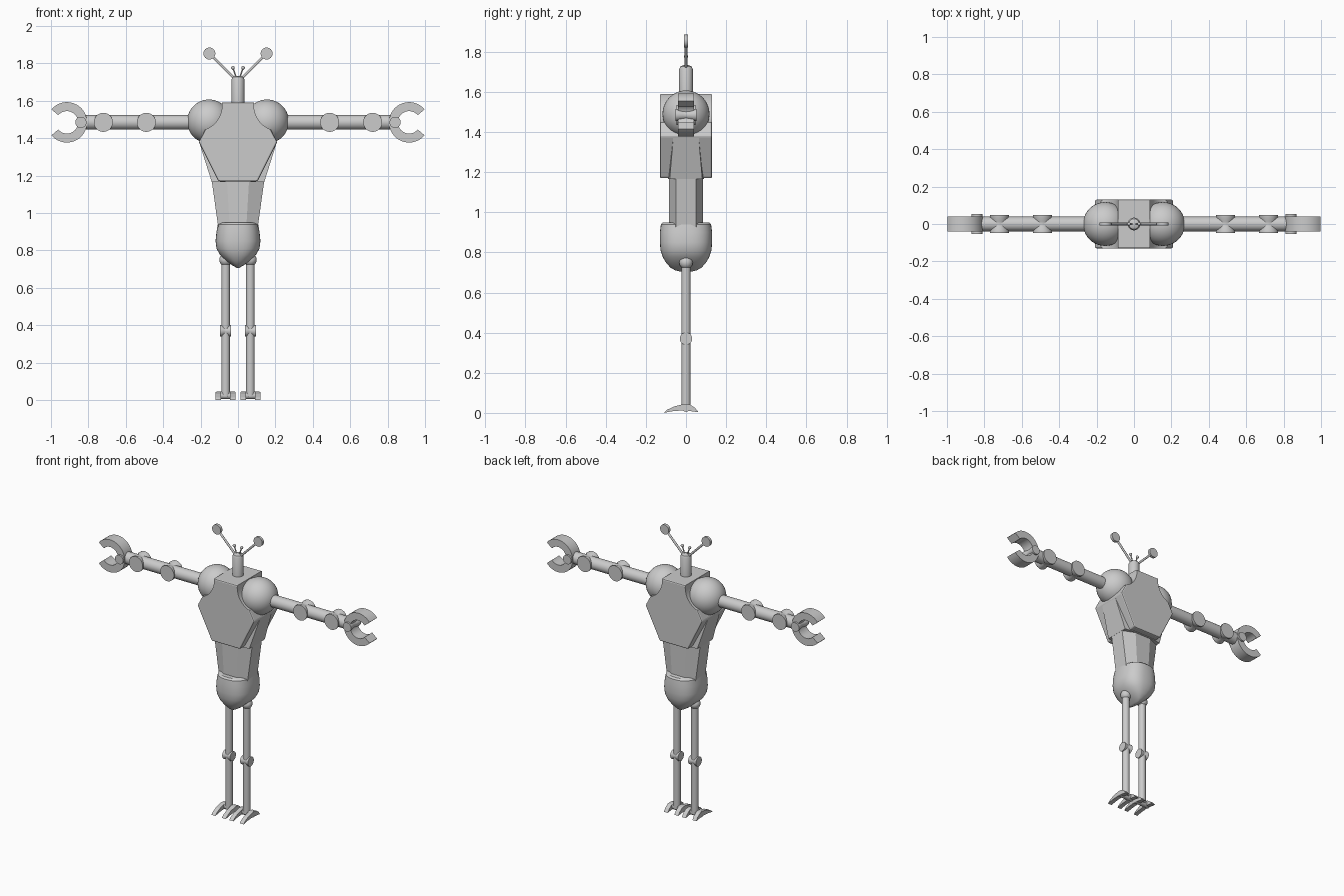
import bpy, bmesh, math
from mathutils import Vector

if "Cube" in bpy.data.objects:
    bpy.data.objects.remove(bpy.data.objects["Cube"])

grey = bpy.data.materials.new("plain grey")
grey.diffuse_color = (0.6, 0.6, 0.6, 1)
grey.use_nodes = True
grey.node_tree.nodes["Principled BSDF"].inputs["Base Color"].default_value = grey.diffuse_color


def finish(name, bm, smooth=True):
    bmesh.ops.recalc_face_normals(bm, faces=bm.faces)
    me = bpy.data.meshes.new(name)
    bm.to_mesh(me)
    bm.free()
    ob = bpy.data.objects.new(name, me)
    bpy.context.collection.objects.link(ob)
    me.materials.append(grey)
    if smooth:
        bpy.ops.object.select_all(action='DESELECT')
        bpy.context.view_layer.objects.active = ob
        ob.select_set(True)
        bpy.ops.object.shade_smooth_by_angle(angle=math.radians(35))
    return ob


def loft(name, rings, smooth=True):
    """Skin a list of equal-length rings and cap both ends."""
    bm = bmesh.new()
    vs = [[bm.verts.new(p) for p in r] for r in rings]
    n = len(vs[0])
    for a, b in zip(vs, vs[1:]):
        for i in range(n):
            bm.faces.new((a[i], a[(i + 1) % n], b[(i + 1) % n], b[i]))
    bm.faces.new(vs[0][::-1])
    bm.faces.new(vs[-1])
    return finish(name, bm, smooth)


def turned(name, start, axis, profile, n=28):
    """Turn (distance, radius) pairs around an axis."""
    axis = Vector(axis).normalized()
    u = axis.orthogonal().normalized()
    w = axis.cross(u)
    ang = [2 * math.pi * i / n for i in range(n)]
    return loft(name, [[Vector(start) + axis * d + (u * math.cos(a) + w * math.sin(a)) * r
                        for a in ang] for d, r in profile])


def rod(name, a, b, r, n=24):
    d = Vector(b) - Vector(a)
    return turned(name, a, d, [(0, r), (d.length, r)], n)


def ball(name, c, r, seg=32):
    bm = bmesh.new()
    bmesh.ops.create_uvsphere(bm, u_segments=seg, v_segments=seg // 2, radius=r)
    bmesh.ops.translate(bm, verts=bm.verts, vec=c)
    return finish(name, bm)


def slab(name, pts, y0, y1, smooth=False):
    """Extrude an (x, z) outline along y."""
    return loft(name, [[(x, y, z) for x, z in pts] for y in (y0, y1)], smooth)


# Chest: six-sided slab, hollowed at the shoulders
half = [(0.10, 1.59), (0.21, 1.38), (0.105, 1.17)]
chest = slab("chest", half + [(-x, z) for x, z in half[::-1]], -0.13, 0.13)
bev = chest.modifiers.new("soft edges", 'BEVEL')
bev.width, bev.segments = 0.008, 2
for s in (-1, 1):
    cut = rod("shoulder_cutter", (s * 0.222, -0.3, 1.575), (s * 0.222, 0.3, 1.575), 0.137, 40)
    cut.hide_render = True
    cut.hide_viewport = True
    m = chest.modifiers.new("shoulder hollow", 'BOOLEAN')
    m.operation, m.object, m.solver = 'DIFFERENCE', cut, 'EXACT'


# Abdomen and side ribs: faceted eight-sided tapers
def octagon(x, y, z, fx=0.42, fy=0.6):
    q = [(x, y * fy), (x * fx, y)]
    q += [(-a, b) for a, b in q[::-1]]
    return [(a, b, z) for a, b in q] + [(-a, -b, z) for a, b in q]


loft("abdomen", [octagon(0.105, 0.085, 0.92), octagon(0.14, 0.085, 1.17)], False)
loft("side_ribs", [octagon(0.14, 0.09, 1.165, 0.6, 0.9), octagon(0.208, 0.07, 1.38, 0.6, 0.9)], False)

# Pelvis: rounded bowl narrowing to a keel
bowl = [(0.95, 0.09, 0.115), (0.94, 0.108, 0.125), (0.90, 0.115, 0.13), (0.85, 0.12, 0.13),
        (0.81, 0.115, 0.127), (0.775, 0.095, 0.115), (0.745, 0.064, 0.097),
        (0.722, 0.033, 0.075), (0.71, 0.012, 0.052), (0.705, 0.003, 0.03)]


def bowl_ring(z, rx, ry, n=40):
    out = []
    for i in range(n):
        c, s = math.cos(2 * math.pi * i / n), math.sin(2 * math.pi * i / n)
        out.append((rx * math.copysign(abs(c) ** 0.8, c), ry * math.copysign(abs(s) ** 0.8, s), z))
    return out


loft("pelvis", [bowl_ring(*b) for b in bowl])

# Head
turned("head", (0, 0, 1.57), (0, 0, 1), [(0, 0.034), (0.145, 0.034), (0.157, 0.028), (0.163, 0.015)])

# Joint shape: waisted spool
spool = [(0, 1), (0.12, 1), (0.35, 0.82), (0.5, 0.78), (0.65, 0.82), (0.88, 1), (1, 1)]


def joint(name, c, axis, length, r):
    axis = Vector(axis)
    turned(name, Vector(c) - axis * length / 2, axis, [(d * length, k * r) for d, k in spool])


for s, side in ((-1, "left"), (1, "right")):
    # Antennae
    rod(side + "_antenna", (s * 0.015, 0, 1.715), (s * 0.14, 0, 1.84), 0.007, 12)
    rod(side + "_antenna_disc", (s * 0.153, -0.009, 1.853), (s * 0.153, 0.009, 1.853), 0.032)
    rod(side + "_feeler", (s * 0.008, 0, 1.72), (s * 0.027, 0, 1.775), 0.004, 10)
    ball(side + "_feeler_tip", (s * 0.027, 0, 1.777), 0.01, 14)

    # Arm
    ball(side + "_shoulder", (s * 0.155, 0, 1.49), 0.117, 40)
    rod(side + "_arm", (s * 0.2, 0, 1.485), (s * 0.85, 0, 1.485), 0.039)
    joint(side + "_elbow", (s * 0.49, 0, 1.485), (0, 1, 0), 0.094, 0.051)
    joint(side + "_forearm_joint", (s * 0.72, 0, 1.485), (0, 1, 0), 0.094, 0.051)
    joint(side + "_wrist", (s * 0.84, 0, 1.485), (0, 1, 0), 0.105, 0.03)

    # Claw: open ring
    arc = [math.radians(40 + 280 * i / 32) for i in range(33)]
    pts = [(s * (0.915 + 0.108 * math.cos(a)), 1.485 + 0.108 * math.sin(a)) for a in arc]
    pts += [(s * (0.915 + 0.06 * math.cos(a)), 1.485 + 0.06 * math.sin(a)) for a in arc[::-1]]
    slab(side + "_claw", pts, -0.04, 0.04, True)

    # Leg
    x = s * 0.066
    ball(side + "_hip", (x, 0, 0.75), 0.034, 24)
    rod(side + "_leg", (x, 0, 0.02), (x, 0, 0.75), 0.023)
    joint(side + "_knee", (x, 0, 0.37), (1, 0, 0), 0.058, 0.031)

    # Foot: cross bar with two curved toes
    rod(side + "_ankle", (x - 0.05, 0, 0.025), (x + 0.05, 0, 0.025), 0.02, 16)
    outline = [(-0.11, 0.0), (-0.095, 0.015), (-0.06, 0.032), (-0.01, 0.044), (0.02, 0.042),
               (0.045, 0.025), (0.063, 0.003), (0.03, 0.008), (-0.02, 0.012), (-0.07, 0.008)]
    for k in (-1, 1):
        xs = (x + k * 0.024, x + k * 0.053)
        loft(side + "_toe", [[(q, y, z) for y, z in outline] for q in xs], False)
